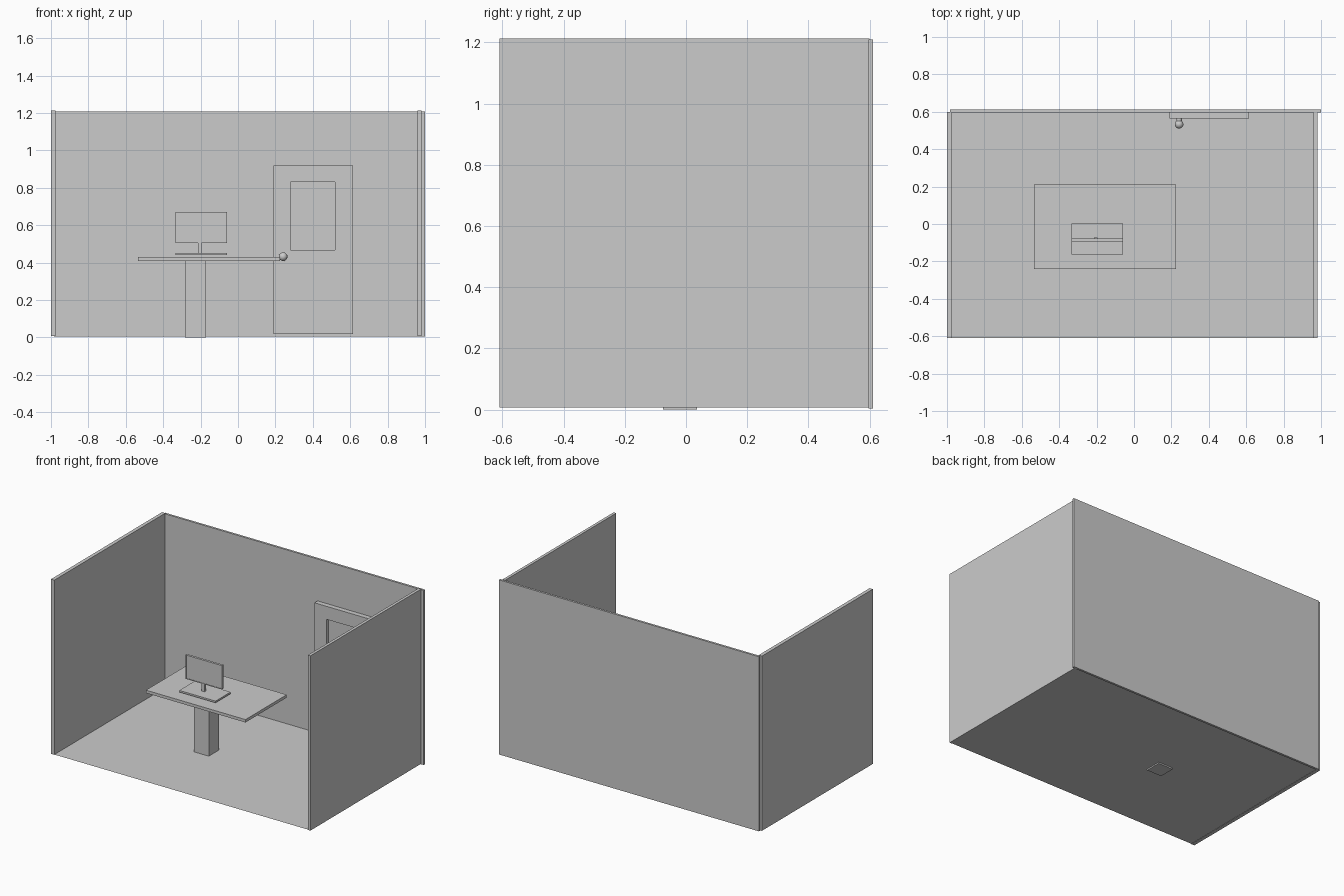
import bpy, bmesh, math

if "Cube" in bpy.data.objects:
    bpy.data.objects.remove(bpy.data.objects["Cube"])


def box(name, x, y, z):
    """Box from (min, max) ranges on each axis."""
    bpy.ops.mesh.primitive_cube_add(size=1)
    ob = bpy.context.object
    ob.name = name
    for v in ob.data.vertices:
        v.co = [r[0] if c < 0 else r[1] for c, r in zip(v.co, (x, y, z))]
    return ob


def recess_front(ob, x, z, depth):
    """Sink a rectangular panel into the -y face of a box."""
    bm = bmesh.new()
    bm.from_mesh(ob.data)
    bm.normal_update()
    face = next(f for f in bm.faces if f.normal.y < -0.9)
    cx, cz = face.calc_center_median().x, face.calc_center_median().z
    bmesh.ops.inset_region(bm, faces=[face], thickness=0.003)
    for v in face.verts:
        v.co.x = x[0] if v.co.x < cx else x[1]
        v.co.z = z[0] if v.co.z < cz else z[1]
    inner = bmesh.ops.extrude_discrete_faces(bm, faces=[face])["faces"][0]
    for v in inner.verts:
        v.co.y += depth
    bm.normal_update()
    bm.to_mesh(ob.data)
    bm.free()


# Room shell: thin floor sheet and three walls
bpy.ops.mesh.primitive_plane_add(size=1, location=(0, -0.005, 0.009))
floor = bpy.context.object
floor.name = "floor"
floor.scale = (1.96, 1.21, 1)
box("left_wall", (-1.0, -0.975), (-0.61, 0.6), (0.007, 1.213))
box("right_wall", (0.96, 0.98), (-0.61, 0.6), (0.007, 1.213))
box("back_wall", (-0.985, 1.0), (0.597, 0.612), (0.004, 1.209))

# Desk
box("desk_top", (-0.535, 0.225), (-0.24, 0.21), (0.41, 0.43))
box("desk_leg", (-0.283, -0.17), (-0.076, 0.036), (0, 0.41))

# Monitor
box("monitor_base", (-0.335, -0.058), (-0.162, 0.002), (0.44, 0.452))
box("monitor_neck", (-0.214, -0.194), (-0.09, -0.073), (0.452, 0.52))
screen = box("monitor_screen", (-0.335, -0.058), (-0.094, -0.078), (0.506, 0.671))
recess_front(screen, (-0.331, -0.062), (0.51, 0.667), 0.003)

# Door with recessed window
door = box("door", (0.19, 0.615), (0.563, 0.6), (0.018, 0.92))
recess_front(door, (0.28, 0.518), (0.468, 0.83), 0.025)

# Door knob
bpy.ops.mesh.primitive_cylinder_add(vertices=24, radius=0.015, depth=0.03,
                                    location=(0.241, 0.55, 0.432),
                                    rotation=(math.pi / 2, 0, 0))
bpy.context.object.name = "knob_stem"
bpy.ops.object.shade_smooth_by_angle()
bpy.ops.mesh.primitive_uv_sphere_add(segments=24, ring_count=12, radius=0.023,
                                     location=(0.241, 0.533, 0.432))
bpy.context.object.name = "knob"
bpy.ops.object.shade_smooth()
